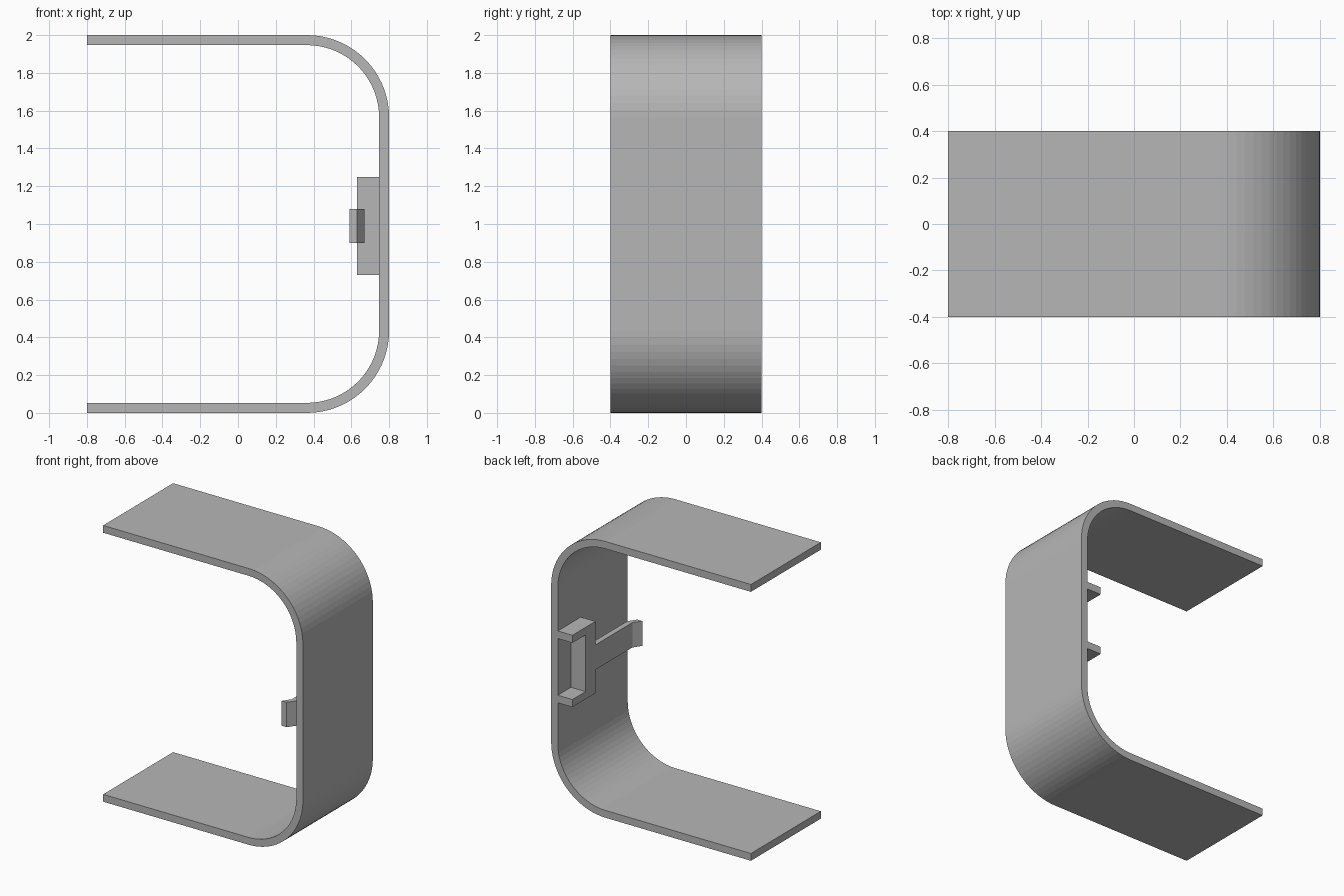
import bpy, bmesh
from math import sin, cos, pi

cube = bpy.data.objects.get("Cube")
if cube:
    bpy.data.objects.remove(cube, do_unlink=True)

# Single grey plastic
grey = bpy.data.materials.new("grey_plastic")
grey.use_nodes = True
color = (0.47, 0.47, 0.47, 1)
grey.diffuse_color = color
grey.node_tree.nodes["Principled BSDF"].inputs["Base Color"].default_value = color


def prism(name, outline, start, depth, axis):
    """Extrude a closed outline along y (outline in x, z) or z (outline in x, y)."""
    bm = bmesh.new()
    if axis == "y":
        verts = [bm.verts.new((a, start, b)) for a, b in outline]
        offset = (0, depth, 0)
    else:
        verts = [bm.verts.new((a, b, start)) for a, b in outline]
        offset = (0, 0, depth)
    face = bm.faces.new(verts)
    geom = bmesh.ops.extrude_face_region(bm, geom=[face])["geom"]
    moved = [g for g in geom if isinstance(g, bmesh.types.BMVert)]
    bmesh.ops.translate(bm, verts=moved, vec=offset)
    bmesh.ops.recalc_face_normals(bm, faces=bm.faces)
    mesh = bpy.data.meshes.new(name)
    bm.to_mesh(mesh)
    bm.free()
    mesh.materials.append(grey)
    obj = bpy.data.objects.new(name, mesh)
    bpy.context.collection.objects.link(obj)
    return obj


HALF_X, HALF_Y, HEIGHT, WALL, RADIUS = 0.8, 0.4, 2.0, 0.053, 0.435
STEPS = 18


def c_path(inset):
    """Open C-shaped path with two rounded corners, from top end to bottom end."""
    cx, r = HALF_X - RADIUS, RADIUS - inset
    pts = [(-HALF_X, HEIGHT - inset)]
    for cz, first in ((HEIGHT - RADIUS, pi / 2), (RADIUS, 0)):
        for i in range(STEPS + 1):
            t = first - i * pi / 2 / STEPS
            pts.append((cx + r * cos(t), cz + r * sin(t)))
    pts.append((-HALF_X, inset))
    return pts


# Bent band open on the right
prism("band", c_path(0) + c_path(WALL)[::-1], -HALF_Y, 2 * HALF_Y, "y")

# Latch bracket: upright block with a prong at its top and bottom
INNER, FACE = HALF_X - WALL, 0.63
LOW, HIGH, PRONG = 0.73, 1.25, 0.055


def bracket_part(name, y0, y1, z0, z1):
    prism(name, [(FACE, y0), (INNER, y0), (INNER, y1), (FACE, y1)], z0, z1 - z0, "z")


bracket_part("latch_block", 0.136, 0.25, LOW, HIGH)
bracket_part("upper_prong", 0.25, HALF_Y, HIGH - PRONG, HIGH)
bracket_part("lower_prong", 0.25, HALF_Y, LOW, LOW + PRONG)

# Spring arm with a slanted tip
arm = [(FACE, 0.136), (FACE, -0.285), (0.59, -0.343),
       (FACE, -0.343), (0.67, -0.285), (0.67, 0.136)]
prism("latch_arm", arm, 0.9, 0.18, "z")
